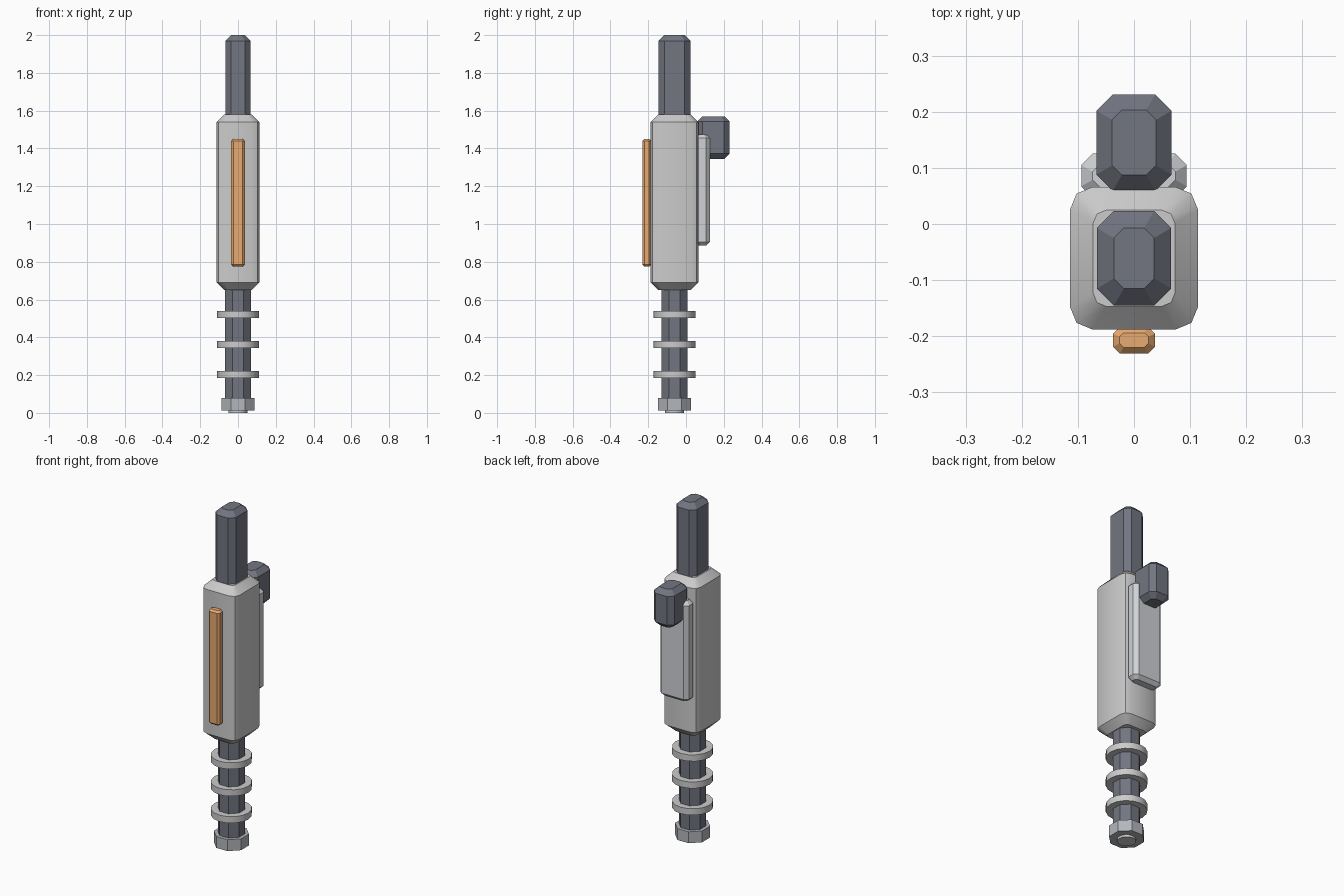
import bpy, bmesh, math

if "Cube" in bpy.data.objects:
    bpy.data.objects.remove(bpy.data.objects["Cube"])


def material(name, rgb):
    m = bpy.data.materials.new(name)
    m.diffuse_color = (*rgb, 1)
    m.use_nodes = True
    m.node_tree.nodes["Principled BSDF"].inputs["Base Color"].default_value = m.diffuse_color
    return m


DARK = material("dark_grey", (0.17, 0.18, 0.22))
STEEL = material("steel_grey", (0.45, 0.47, 0.5))
PLATE = material("plate_grey", (0.62, 0.64, 0.67))
COPPER = material("copper", (0.8, 0.4, 0.16))
CY = -0.061  # y of the main axis


def outline(hx, hy, corner, seg):
    """Rectangle with cut (seg=1) or faceted round (seg>1) corners."""
    pts = []
    for k, (sx, sy) in enumerate(((1, 1), (-1, 1), (-1, -1), (1, -1))):
        for i in range(seg + 1):
            a = math.pi / 2 * (k + i / seg)
            pts.append((sx * (hx - corner) + corner * math.cos(a),
                        sy * (hy - corner) + corner * math.sin(a)))
    return pts


def loft(name, cy, rings, mat=None, smooth=False):
    """Skin a stack of (z, outline) rings and cap both ends."""
    bm = bmesh.new()
    loops = [[bm.verts.new((x, y + cy, z)) for x, y in pts] for z, pts in rings]
    n = len(loops[0])
    for a, b in zip(loops, loops[1:]):
        for i in range(n):
            j = (i + 1) % n
            bm.faces.new((a[i], a[j], b[j], b[i]))
    bm.faces.new(loops[0][::-1])
    bm.faces.new(loops[-1])
    me = bpy.data.meshes.new(name)
    bm.to_mesh(me)
    bm.free()
    ob = bpy.data.objects.new(name, me)
    bpy.context.collection.objects.link(ob)
    if mat:
        me.materials.append(mat)
    if smooth:
        bpy.ops.object.select_all(action='DESELECT')
        ob.select_set(True)
        bpy.context.view_layer.objects.active = ob
        bpy.ops.object.shade_smooth_by_angle(angle=math.radians(32))
    return ob


def block(name, cy, hx, hy, z0, z1, cut, bevel, mat=None, seg=1, smooth=False):
    """Upright block with cut corners and bevelled ends."""
    full = outline(hx, hy, cut, seg)
    end = outline(hx - bevel, hy - bevel, cut * 0.6, seg)
    return loft(name, cy, [(z0, end), (z0 + bevel, full),
                           (z1 - bevel, full), (z1, end)], mat, smooth)


def prism(name, radius, sides, z0, z1, mat=None, turn=0.0, smooth=False):
    pts = [(radius * math.cos(2 * math.pi * i / sides + turn),
            radius * math.sin(2 * math.pi * i / sides + turn)) for i in range(sides)]
    return loft(name, CY, [(z0, pts), (z1, pts)], mat, smooth)


# Main housing with rounded vertical corners
block("housing", CY, 0.114, 0.127, 0.65, 1.58, 0.04, 0.041, None, 2, True)

# Upper emitter bar
block("emitter", CY, 0.066, 0.084, 1.5, 2.0, 0.03, 0.03, DARK)

# Front inlay strip, back plate and back block
block("front_strip", -0.207, 0.037, 0.024, 0.775, 1.45, 0.012, 0.011, COPPER)
block("back_plate", 0.086, 0.094, 0.04, 0.885, 1.475, 0.021, 0.02, PLATE)
block("back_block", 0.145, 0.067, 0.086, 1.345, 1.57, 0.029, 0.028, DARK)

# Octagonal grip with three rings
EIGHTH = math.pi / 8
prism("grip", 0.069 / math.cos(EIGHTH), 8, 0.05, 0.68, DARK, EIGHTH)
for i, z in enumerate((0.204, 0.362, 0.521)):
    prism(f"grip_ring_{i + 1}", 0.11, 16, z - 0.019, z + 0.019, None, 0, True)

# Pommel and its button
prism("pommel", 0.0885 / math.cos(EIGHTH), 8, 0.013, 0.08, STEEL, EIGHTH)
prism("pommel_button", 0.05, 16, 0.0, 0.03, None, 0, True)
